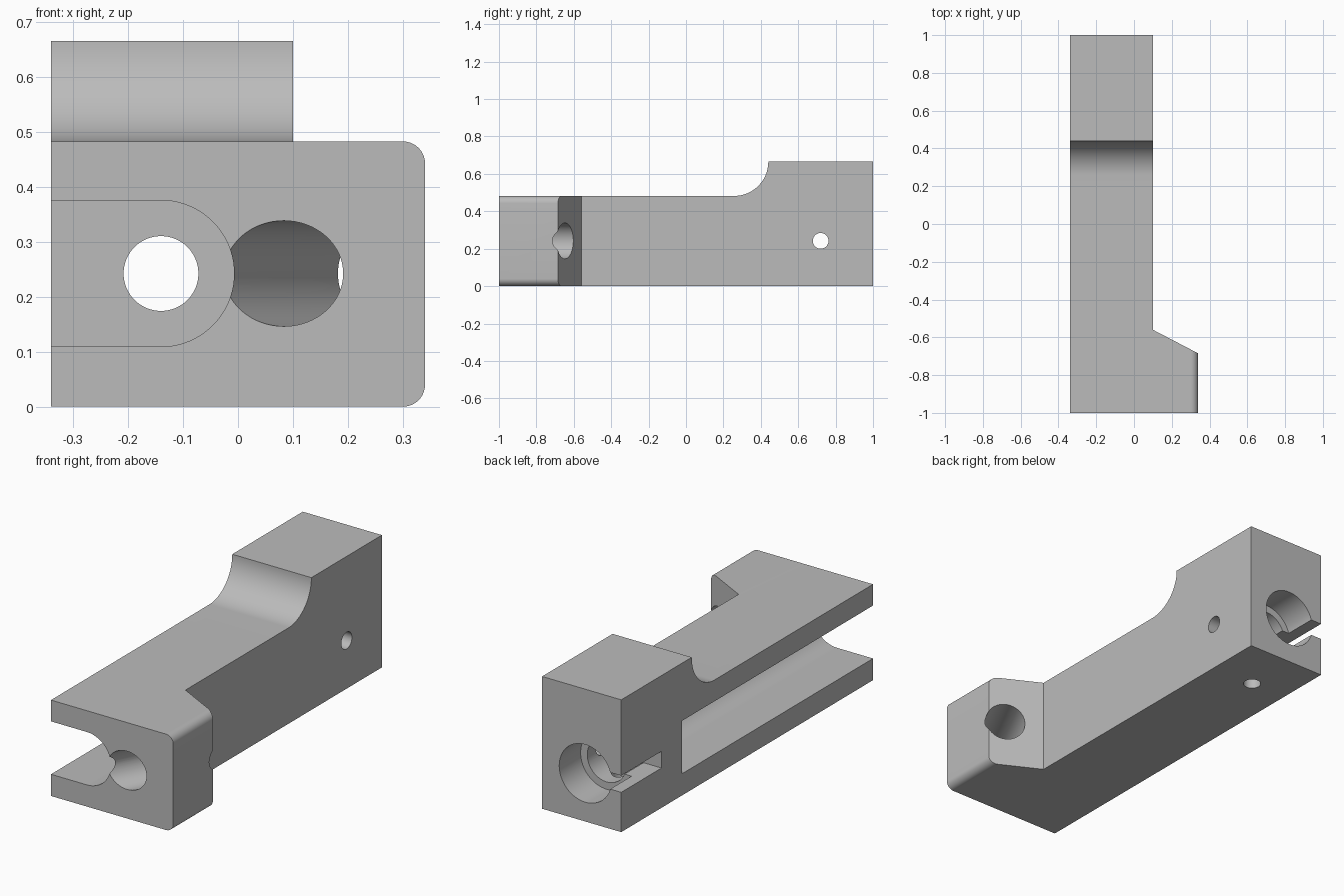
import bpy, bmesh, math
from mathutils import Vector, Matrix

if "Cube" in bpy.data.objects:
    bpy.data.objects.remove(bpy.data.objects["Cube"])


def prism(name, pts, axis, lo, hi):
    """Extrude a 2D outline along an axis: x -> (y,z), y -> (x,z), z -> (x,y)."""
    place = {'x': lambda a, b, t: (t, a, b),
             'y': lambda a, b, t: (a, t, b),
             'z': lambda a, b, t: (a, b, t)}[axis]
    bm = bmesh.new()
    low = [bm.verts.new(place(a, b, lo)) for a, b in pts]
    high = [bm.verts.new(place(a, b, hi)) for a, b in pts]
    n = len(pts)
    bm.faces.new(low)
    bm.faces.new(high)
    for i in range(n):
        j = (i + 1) % n
        bm.faces.new((low[i], low[j], high[j], high[i]))
    return finish(name, bm)


def rod(name, start, end, r):
    """Cylinder between two points."""
    a, b = Vector(start), Vector(end)
    rot = (b - a).to_track_quat('Z', 'Y').to_matrix().to_4x4()
    bm = bmesh.new()
    bmesh.ops.create_cone(bm, cap_ends=True, segments=64, radius1=r, radius2=r,
                          depth=(b - a).length,
                          matrix=Matrix.Translation((a + b) / 2) @ rot)
    return finish(name, bm)


def finish(name, bm):
    bmesh.ops.recalc_face_normals(bm, faces=bm.faces)
    me = bpy.data.meshes.new(name)
    bm.to_mesh(me)
    bm.free()
    ob = bpy.data.objects.new(name, me)
    bpy.context.collection.objects.link(ob)
    return ob


def arc(cx, cy, r, a0, a1, n):
    return [(cx + r * math.cos(math.radians(a0 + (a1 - a0) * i / n)),
             cy + r * math.sin(math.radians(a0 + (a1 - a0) * i / n))) for i in range(n + 1)]


def boolean(target, tool, op='DIFFERENCE'):
    mod = target.modifiers.new('cut', 'BOOLEAN')
    mod.operation, mod.object, mod.solver = op, tool, 'EXACT'
    bpy.context.view_layer.objects.active = target
    bpy.ops.object.modifier_apply(modifier=mod.name)
    bpy.data.objects.remove(tool)


W, L, H, TOP = 0.34, 0.10, 0.482, 0.665   # half width, bar right side, bar and block heights
CX, CZ = -0.14, 0.242                     # main bore axis

# Plan outline crossed with the side outline gives the body
body = prism('clamp_body', [(-W, -1), (W, -1), (W, -0.685), (L, -0.56), (L, 1), (-W, 1)],
             'z', -0.2, 1)
side = [(-1, 0), (1, 0), (1, TOP)] + arc(0.257, TOP, TOP - H, 0, -90, 24) + [(-1, H)]
boolean(body, prism('side_outline', side, 'x', -1, 1), 'INTERSECT')

# Rounded long corners of the foot
R = 0.04
low = [(W + .02, -.02), (W - R, -.02)] + arc(W - R, R, R, -90, 0, 10) + [(W + .02, R)]
for k, pts in enumerate((low, [(x, H - z) for x, z in low])):
    boolean(body, prism(f'corner_{k}', pts, 'y', -1.1, -0.5))

# Long open channel on the left, and the narrow slit behind it
r = 0.133
channel = [(-0.5, CZ - r)] + arc(CX, CZ, r, -90, 90, 40) + [(-0.5, CZ + r)]
boolean(body, prism('channel', channel, 'y', -1.1, 0.516))
s = 0.042
slit = [(-0.5, CZ - s), (CX, CZ - s), (CX, CZ + s), (-0.5, CZ + s)]
boolean(body, prism('slit', slit, 'y', 0.68, 1.1))

# Stepped bore from the back
for y0, rad in ((0.4, 0.068), (0.68, 0.108), (0.83, 0.145)):
    boolean(body, rod('bore', (CX, y0, CZ), (CX, 1.1, CZ), rad))

# Small cross holes from the right side and from below
boolean(body, rod('side_hole', (CX, 0.72, CZ), (0.3, 0.72, CZ), 0.042))
boolean(body, rod('bottom_hole', (CX, 0.72, -0.1), (CX, 0.72, CZ), 0.042))

# Slanted hole, square to the sloping shoulder
d = Vector((0.125, 0.24, 0)).normalized()
p = Vector((0.083, -1, CZ))
boolean(body, rod('slanted_hole', p - d * 0.2, p + d * 0.8, 0.096))

# Colour and shading
grey = bpy.data.materials.new('grey')
grey.diffuse_color = (0.5, 0.5, 0.5, 1)
grey.use_nodes = True
grey.node_tree.nodes["Principled BSDF"].inputs["Base Color"].default_value = grey.diffuse_color
body.data.materials.clear()
body.data.materials.append(grey)
for f in body.data.polygons:
    f.material_index = 0
bpy.ops.object.select_all(action='DESELECT')
body.select_set(True)
bpy.context.view_layer.objects.active = body
bpy.ops.object.shade_smooth_by_angle(angle=math.radians(25))
